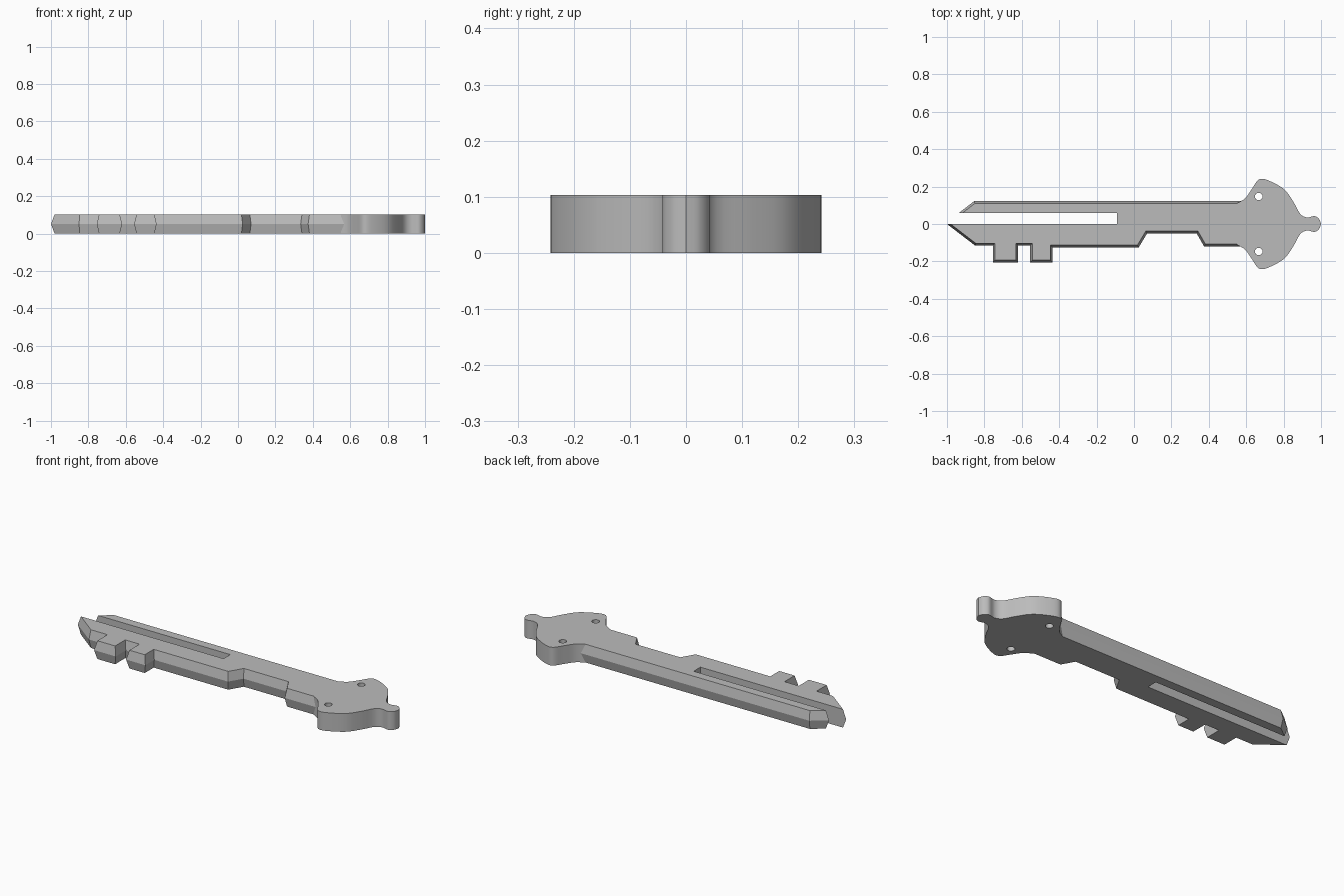
import bpy, bmesh, math
from mathutils import Vector

if "Cube" in bpy.data.objects:
    bpy.data.objects.remove(bpy.data.objects["Cube"], do_unlink=True)

THICK = 0.103
BEVEL = 0.012

grey = bpy.data.materials.new("plain grey")
grey.use_nodes = True
tone = (0.5, 0.5, 0.5, 1)
grey.diffuse_color = tone
grey.node_tree.nodes["Principled BSDF"].inputs["Base Color"].default_value = tone


def inset_loop(points, offsets):
    """Shift each edge of a counter-clockwise outline inward by its own offset."""
    pts = [Vector(p) for p in points]
    n = len(pts)
    result = []
    for i in range(n):
        d0 = (pts[i] - pts[i - 1]).normalized()
        d1 = (pts[(i + 1) % n] - pts[i]).normalized()
        a = pts[i] + Vector((-d0.y, d0.x)) * offsets[i - 1]
        b = pts[i] + Vector((-d1.y, d1.x)) * offsets[i]
        cross = d0.x * d1.y - d0.y * d1.x
        gap = b - a
        result.append(a + d0 * ((gap.x * d1.y - gap.y * d1.x) / cross))
    return result


def stack(name, layers):
    """Skin a solid through matching outlines given as (outline, height)."""
    bm = bmesh.new()
    rings = [[bm.verts.new((p[0], p[1], z)) for p in loop] for loop, z in layers]
    n = len(rings[0])
    for low, high in zip(rings, rings[1:]):
        for i in range(n):
            j = (i + 1) % n
            bm.faces.new((low[i], low[j], high[j], high[i]))
    bm.faces.new(rings[0][::-1])
    bm.faces.new(rings[-1])
    bmesh.ops.recalc_face_normals(bm, faces=bm.faces)
    mesh = bpy.data.meshes.new(name)
    bm.to_mesh(mesh)
    bm.free()
    mesh.materials.append(grey)
    obj = bpy.data.objects.new(name, mesh)
    bpy.context.collection.objects.link(obj)
    return obj


def smooth_path(ctrl, steps=4):
    """Catmull-Rom curve through the control points."""
    p = [Vector(c) for c in ctrl]
    p = [2 * p[0] - p[1]] + p + [2 * p[-1] - p[-2]]
    path = []
    for a, b, c, d in zip(p, p[1:], p[2:], p[3:]):
        for s in range(steps):
            t = s / steps
            path.append(0.5 * (2 * b + (c - a) * t + (2 * a - 5 * b + 4 * c - d) * t ** 2
                               + (3 * b - a - 3 * c + d) * t ** 3))
    return path + [p[-2]]


def combine(target, tool, operation):
    mod = target.modifiers.new(operation.lower(), "BOOLEAN")
    mod.operation = operation
    mod.solver = "EXACT"
    mod.object = tool
    bpy.context.view_layer.objects.active = target
    bpy.ops.object.modifier_apply(modifier=mod.name)
    bpy.data.objects.remove(tool, do_unlink=True)


# Blade: notched outline with a slot, outer edges sloping to a mid-height ridge
blade_outline = [
    (-1, 0), (-0.85, -0.115), (-0.755, -0.115), (-0.755, -0.205), (-0.62, -0.205),
    (-0.62, -0.115), (-0.555, -0.115), (-0.555, -0.205), (-0.435, -0.205),
    (-0.435, -0.125), (0.025, -0.125), (0.07, -0.05), (0.335, -0.05),
    (0.375, -0.12), (0.64, -0.12), (0.64, 0.122), (-0.855, 0.122),
    (-0.935, 0.06), (-0.09, 0.06), (-0.09, 0),
]
straight = {14, 17, 18, 19}
offsets = [0 if i in straight else BEVEL for i in range(len(blade_outline))]
face_outline = inset_loop(blade_outline, offsets)
key = stack("key_blade_and_handle", [
    (face_outline, 0), (blade_outline, THICK / 2), (face_outline, THICK)])

# Handle: curved straight-walled plate, mirrored about its centre line
upper = smooth_path([
    (0.55, 0.11), (0.595, 0.138), (0.632, 0.19), (0.665, 0.236), (0.71, 0.236),
    (0.80, 0.188), (0.85, 0.122), (0.888, 0.055), (0.925, 0.035),
    (0.965, 0.042), (0.99, 0.026), (1, 0)])
lower = [Vector((p.x, -p.y)) for p in upper]
handle_outline = lower + upper[-2::-1]
handle = stack("handle", [(handle_outline, 0), (handle_outline, THICK)])
combine(key, handle, "UNION")

# Two round holes through the handle
for side in (-1, 1):
    bpy.ops.mesh.primitive_cylinder_add(
        vertices=32, radius=0.02, depth=0.4, location=(0.667, side * 0.147, THICK / 2))
    cutter = bpy.context.object
    cutter.name = "hole_cutter"
    cutter.hide_render = True
    cutter.data.materials.append(grey)
    combine(key, cutter, "DIFFERENCE")

# Soft curves with crisp rims
bpy.ops.object.select_all(action="DESELECT")
key.select_set(True)
bpy.context.view_layer.objects.active = key
bpy.ops.object.shade_smooth_by_angle(angle=math.radians(22))
